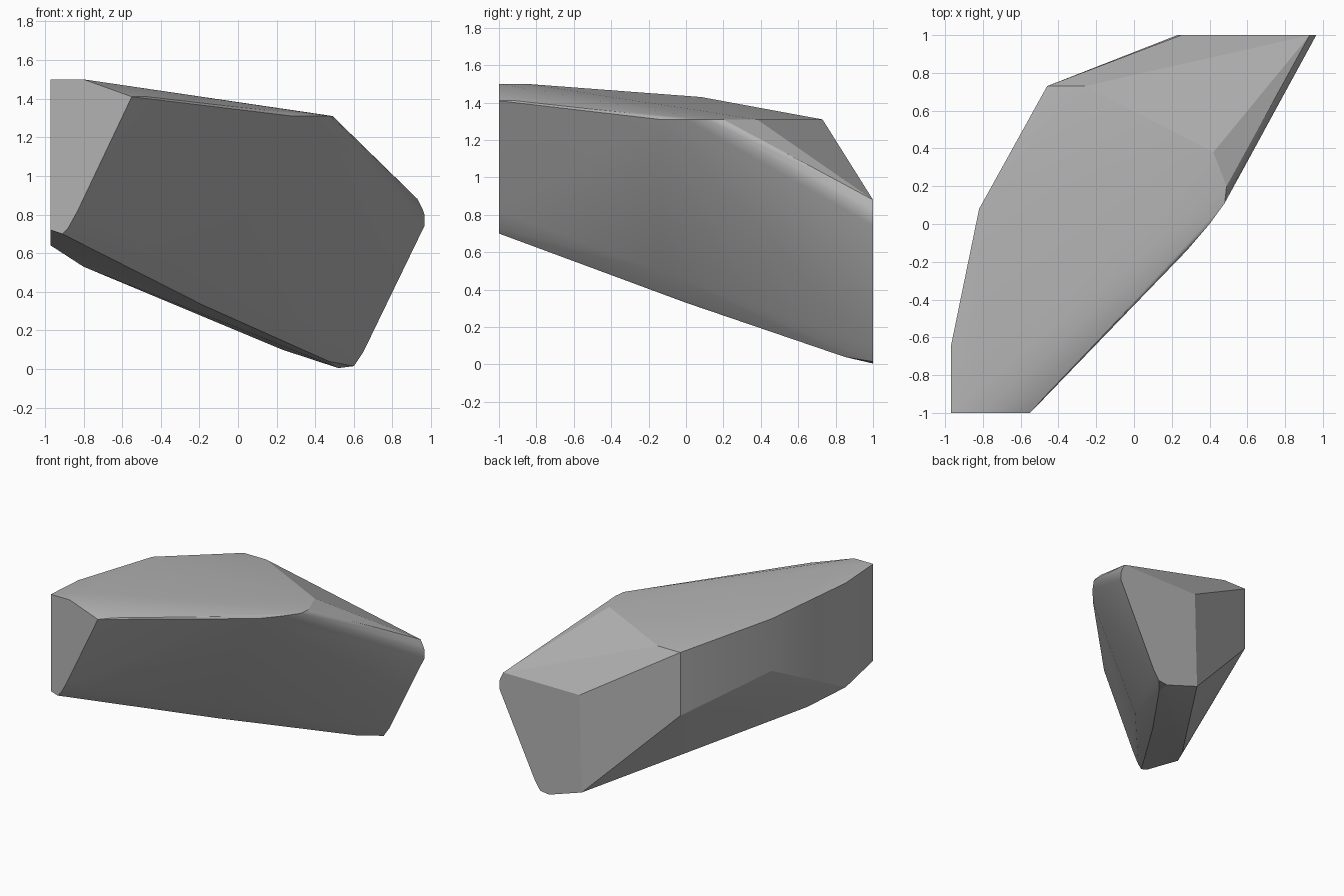
import bpy, bmesh, math

if "Cube" in bpy.data.objects:
    bpy.data.objects.remove(bpy.data.objects["Cube"])

# Corner points of the cut stone shard, grouped by facet
front_cap = [(-0.97, -1, 1.5), (-0.8, -1, 1.5), (-0.55, -1, 1.41), (-0.83, -1, 0.82),
             (-0.88, -1, 0.73), (-0.91, -1, 0.7), (-0.97, -1, 0.72)]
back_cap = [(0.25, 1, 0.88), (0.93, 1, 0.88), (0.955, 1, 0.83), (0.965, 1, 0.8), (0.965, 1, 0.74),
            (0.65, 1, 0.09), (0.6, 1, 0.015), (0.52, 1, 0.005), (0.23, 1, 0.1)]
left_side = [(-0.97, -0.65, 1.48), (-0.82, 0.08, 1.43), (-0.46, 0.73, 1.31),
             (-0.97, -0.65, 0.64), (-0.82, 0.08, 1.01), (-0.46, 0.73, 0.8)]
top_rim = [(-0.8, -0.85, 1.5), (-0.47, -0.91, 1.41), (0.28, -0.14, 1.31), (0.4, 0.0, 1.31),
           (0.48, 0.11, 1.31), (0.49, 0.2, 1.31), (0.42, 0.38, 1.31), (-0.26, 0.73, 1.31)]
lower_ridge = [(-0.8, -0.4, 0.53), (-0.25, -0.12, 0.4), (-0.12, -0.13, 0.5),
               (-0.18, 0.0, 0.33), (0.47, 0.85, 0.04)]

# Wrap the points in a closed shell and merge flat areas
bm = bmesh.new()
for p in front_cap + back_cap + left_side + top_rim + lower_ridge:
    bm.verts.new(p)
hull = bmesh.ops.convex_hull(bm, input=bm.verts[:])
loose = {g for g in hull["geom_interior"] + hull["geom_unused"] if isinstance(g, bmesh.types.BMVert)}
bmesh.ops.delete(bm, geom=list(loose), context="VERTS")
bmesh.ops.dissolve_limit(bm, angle_limit=math.radians(1.5), verts=bm.verts[:], edges=bm.edges[:])
bmesh.ops.recalc_face_normals(bm, faces=bm.faces[:])
mesh = bpy.data.meshes.new("stone_shard")
bm.to_mesh(mesh)
bm.free()

# Grey stone
stone = bpy.data.materials.new("grey_stone")
stone.diffuse_color = (0.45, 0.45, 0.45, 1)
stone.use_nodes = True
stone.node_tree.nodes["Principled BSDF"].inputs["Base Color"].default_value = stone.diffuse_color
mesh.materials.append(stone)
shard = bpy.data.objects.new("stone_shard", mesh)
bpy.context.collection.objects.link(shard)

# Soft small bevels, sharp main edges
bpy.context.view_layer.objects.active = shard
shard.select_set(True)
bpy.ops.object.shade_smooth_by_angle(angle=math.radians(20))
